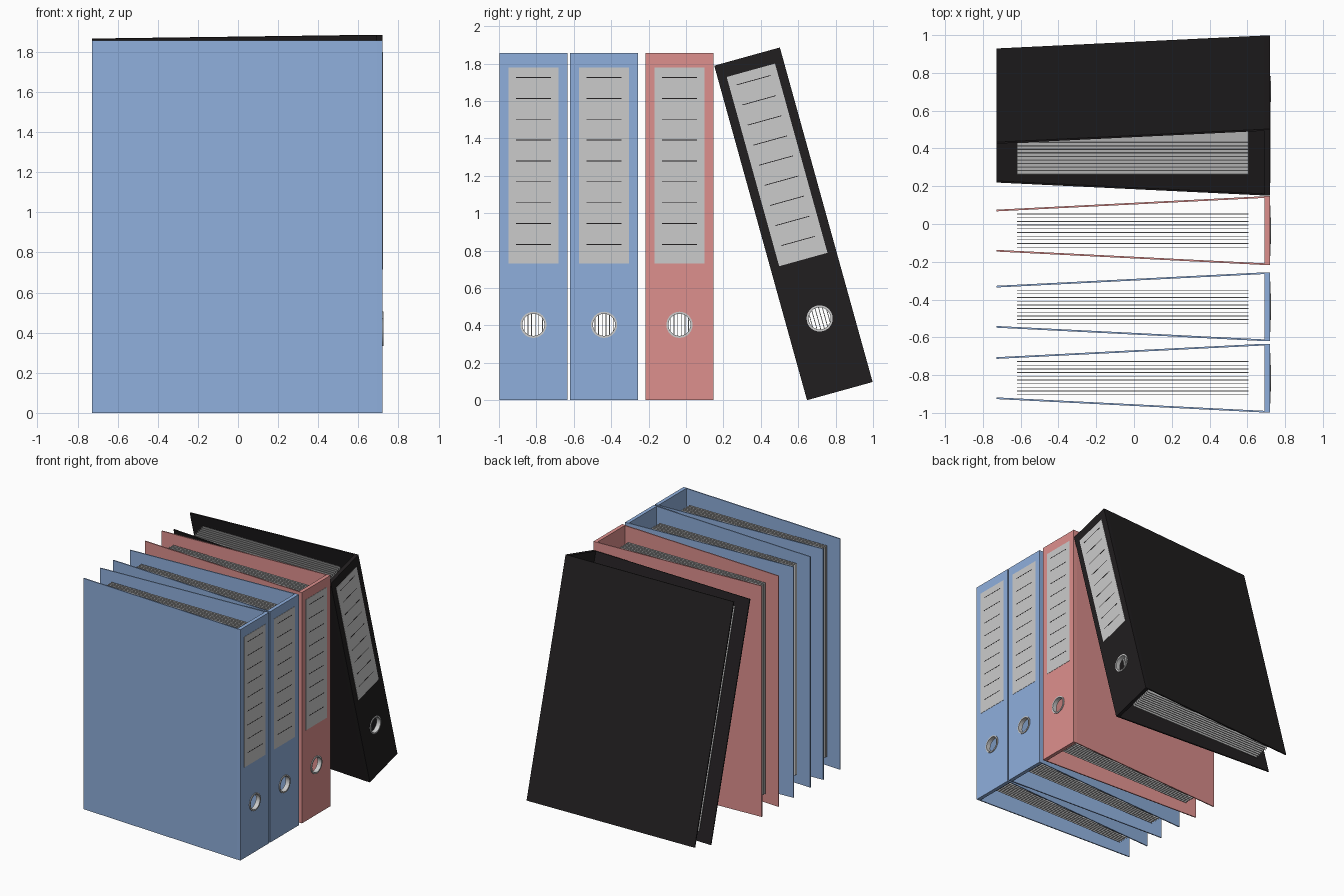
import bpy, bmesh
from math import cos, sin, pi, radians
from mathutils import Matrix

if "Cube" in bpy.data.objects:
    bpy.data.objects.remove(bpy.data.objects["Cube"])

W, H = 0.364, 1.856            # spine width and height
X0, X1, XS = -0.727, 0.69, 0.72  # open edge, spine back, spine front
HOLE_Z, HOLE_R = 0.403, 0.062


def material(name, rgb):
    m = bpy.data.materials.new(name)
    m.diffuse_color = (*rgb, 1)
    m.use_nodes = True
    m.node_tree.nodes["Principled BSDF"].inputs["Base Color"].default_value = m.diffuse_color
    return m


BLUE = material("blue_board", (0.275, 0.43, 0.72))
RED = material("red_board", (0.73, 0.28, 0.27))
BLACK = material("black_board", (0.015, 0.013, 0.014))


def finish(bm, name, place, mat=None):
    bmesh.ops.recalc_face_normals(bm, faces=bm.faces[:])
    mesh = bpy.data.meshes.new(name)
    bm.to_mesh(mesh)
    bm.free()
    if mat:
        mesh.materials.append(mat)
    ob = bpy.data.objects.new(name, mesh)
    ob.matrix_world = place
    bpy.context.collection.objects.link(ob)
    return ob


def box(bm, lo, hi):
    size = [b - a for a, b in zip(lo, hi)]
    mid = [(a + b) / 2 for a, b in zip(lo, hi)]
    bmesh.ops.create_cube(bm, size=1, matrix=Matrix.Translation(mid) @ Matrix.Diagonal((*size, 1)))


def lathe_x(bm, profile, n=32):
    """Closed (x, radius) profile turned about the hole axis."""
    rings = [[bm.verts.new((x, r * cos(2 * pi * i / n), HOLE_Z + r * sin(2 * pi * i / n)))
              for x, r in profile] for i in range(n)]
    k = len(profile)
    for i in range(n):
        a, b = rings[i], rings[(i + 1) % n]
        for j in range(k):
            bm.faces.new((a[j], a[(j + 1) % k], b[(j + 1) % k], b[j]))


def spine(name, place, mat):
    # flat board outline with a round finger hole, extruded to thickness
    bm = bmesh.new()
    n = 32
    outer = [(-W / 2, 0), (W / 2, 0), (W / 2, H), (-W / 2, H)]
    inner = [(HOLE_R * cos(2 * pi * i / n), HOLE_Z + HOLE_R * sin(2 * pi * i / n)) for i in range(n)]
    edges = []
    for loop in (outer, inner):
        vs = [bm.verts.new((X1, y, z)) for y, z in loop]
        edges += [bm.edges.new((vs[i], vs[(i + 1) % len(vs)])) for i in range(len(vs))]
    bmesh.ops.triangle_fill(bm, edges=edges, use_beauty=True)
    ext = bmesh.ops.extrude_face_region(bm, geom=bm.faces[:], use_keep_orig=True)
    moved = [g for g in ext["geom"] if isinstance(g, bmesh.types.BMVert)]
    bmesh.ops.translate(bm, verts=moved, vec=(XS - X1, 0, 0))
    finish(bm, name, place, mat)


def cover(name, place, mat, side):
    # thin board leaning inward toward the open edge
    bm = bmesh.new()
    t, half = 0.009, 0.111
    outline = [(X1, W / 2), (X0, half), (X0, half - t), (X1, W / 2 - t)]
    f = bm.faces.new([bm.verts.new((x, side * y, 0)) for x, y in outline])
    ext = bmesh.ops.extrude_face_region(bm, geom=[f], use_keep_orig=True)
    moved = [g for g in ext["geom"] if isinstance(g, bmesh.types.BMVert)]
    bmesh.ops.translate(bm, verts=moved, vec=(0, 0, H))
    finish(bm, name, place, mat)


def binder(name, place, mat):
    spine(name + "_spine", place, mat)
    cover(name + "_left_cover", place, mat, -1)
    cover(name + "_right_cover", place, mat, 1)

    # label card
    bm = bmesh.new()
    box(bm, (XS - 0.002, -0.134, 0.73), (XS + 0.002, 0.134, 1.78))
    finish(bm, name + "_label", place)

    # ruled lines on the label
    bm = bmesh.new()
    for i in range(9):
        z = 0.833 + i * 0.1115
        box(bm, (XS, -0.094, z - 0.002), (XS + 0.003, 0.094, z + 0.002))
    finish(bm, name + "_label_lines", place, BLACK)

    # metal ring around the finger hole
    bm = bmesh.new()
    lathe_x(bm, [(X1, 0.059), (XS + 0.006, 0.059), (XS + 0.006, 0.070),
                 (XS - 0.001, 0.070), (XS - 0.001, 0.0625), (X1, 0.0625)])
    ring = finish(bm, name + "_finger_ring", place)
    bpy.context.view_layer.objects.active = ring
    ring.select_set(True)
    bpy.ops.object.shade_smooth_by_angle()
    ring.select_set(False)

    # paper sheets with gaps between
    bm = bmesh.new()
    for i in range(10):
        y = (i - 4.5) * 0.0195
        box(bm, (-0.62, y - 0.002, 0.08), (0.605, y + 0.002, 1.778))
    finish(bm, name + "_sheets", place)


# three upright binders
for name, y, mat in (("first_blue_binder", -0.816, BLUE),
                     ("second_blue_binder", -0.438, BLUE),
                     ("red_binder", -0.035, RED)):
    binder(name, Matrix.Translation((0, y, 0)), mat)

# leaning binder, tilted about its lower corner
binder("leaning_black_binder",
       Matrix.Translation((0, 0.647, 0)) @ Matrix.Rotation(radians(15.5), 4, 'X')
       @ Matrix.Translation((0, W / 2, 0)), BLACK)
